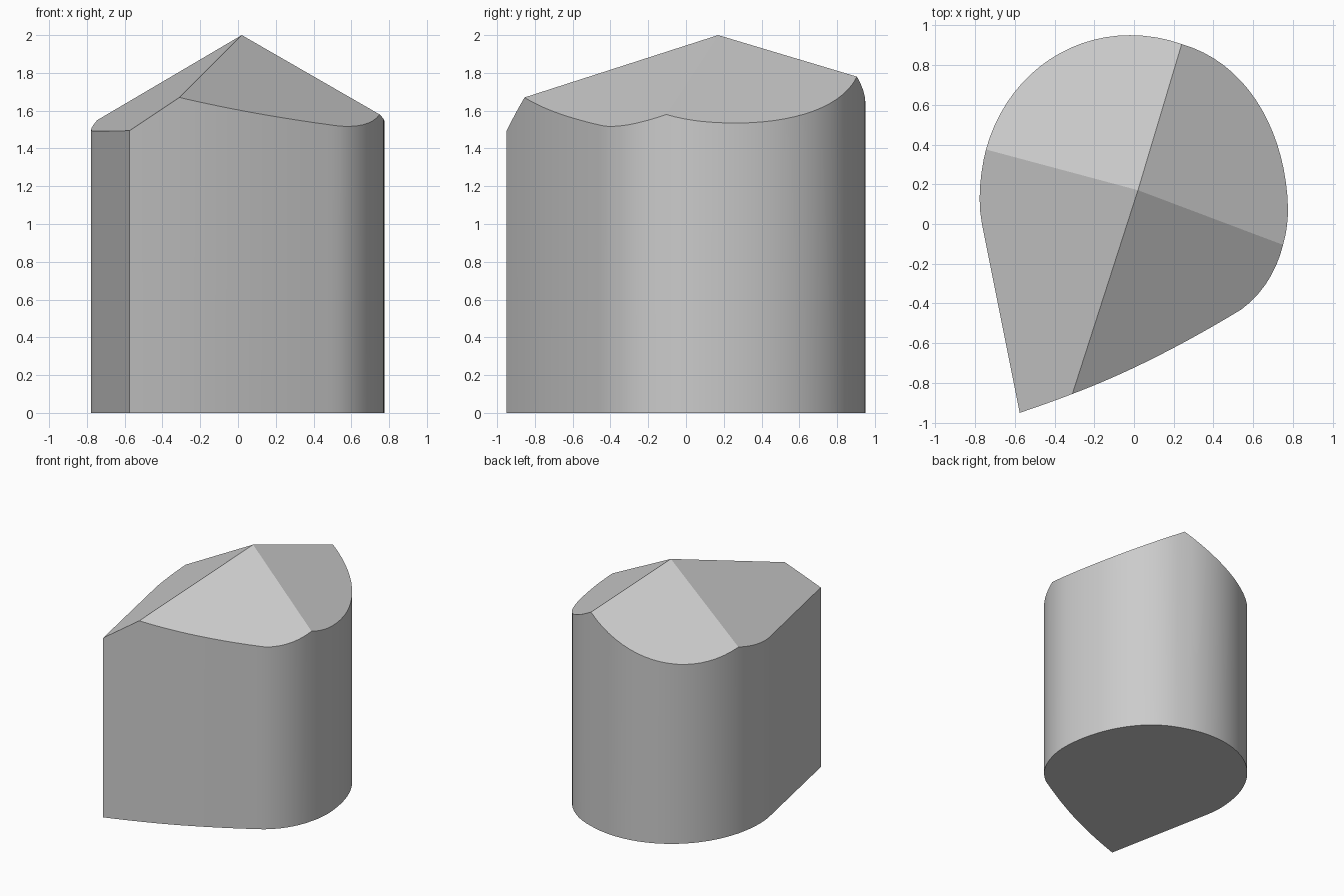
import bpy, bmesh, math
from mathutils import Vector
from mathutils.geometry import interpolate_bezier

if "Cube" in bpy.data.objects:
    bpy.data.objects.remove(bpy.data.objects["Cube"])

APEX = Vector((0.02, 0.17, 2.0))

# Points where the four roof ridges meet the wall
RIDGES = [Vector(p) for p in ((0.75, -0.105, 1.58), (0.24, 0.905, 1.78),
                              (-0.745, 0.375, 1.55), (-0.31, -0.855, 1.67))]

# Teardrop outline, one group of curves per roof face: handle, handle, end
QUADRANTS = [
    [((0.77, -0.04), (0.775, 0.03), (0.775, 0.08)),
     ((0.765, 0.46), (0.575, 0.81), (0.24, 0.905))],
    [((0.16, 0.935), (0.07, 0.95), (-0.02, 0.95)),
     ((-0.36, 0.95), (-0.65, 0.72), (-0.745, 0.375))],
    [((-0.772, 0.27), (-0.79, 0.12), (-0.765, 0.0)),
     ((-0.702, -0.317), (-0.638, -0.633), (-0.575, -0.95)),
     ((-0.485, -0.92), (-0.395, -0.888), (-0.31, -0.855))],
    [((-0.03, -0.75), (0.26, -0.60), (0.54, -0.43)),
     ((0.65, -0.35), (0.72, -0.23), (0.75, -0.105))],
]


def trace(start, curves):
    """Sample a chain of curves, including the start point."""
    points = [start]
    for h1, h2, end in curves:
        a, b, c = (Vector((*p, 0)) for p in (h1, h2, end))
        count = max(4, int((c - points[-1]).length / 0.055)) + 1
        points += interpolate_bezier(points[-1], a, b, c, count)[1:]
    return points


bm = bmesh.new()
apex = bm.verts.new(APEX)
ridge_verts = [bm.verts.new(r) for r in RIDGES]
bottom, top = [], []

# Roof: each flat face slopes from the apex to the wall between two ridges
for i, curves in enumerate(QUADRANTS):
    r0, r1 = RIDGES[i], RIDGES[(i + 1) % 4]
    normal = (r0 - APEX).cross(r1 - APEX)
    points = trace(Vector((r0.x, r0.y, 0)), curves)[:-1]
    eave = [ridge_verts[i]]
    for p in points[1:]:
        z = APEX.z - (normal.x * (p.x - APEX.x) + normal.y * (p.y - APEX.y)) / normal.z
        eave.append(bm.verts.new((p.x, p.y, z)))
    bottom += [bm.verts.new(p) for p in points]
    top += eave
    bm.faces.new([apex] + eave + [ridge_verts[(i + 1) % 4]])

# Walls and base
n = len(top)
for i in range(n):
    j = (i + 1) % n
    bm.faces.new((bottom[i], bottom[j], top[j], top[i]))
bm.faces.new(bottom[::-1])
bmesh.ops.recalc_face_normals(bm, faces=bm.faces)

mesh = bpy.data.meshes.new("faceted_teardrop_block")
bm.to_mesh(mesh)
bm.free()
block = bpy.data.objects.new("faceted_teardrop_block", mesh)
bpy.context.collection.objects.link(block)
bpy.context.view_layer.objects.active = block
block.select_set(True)
bpy.ops.object.shade_smooth_by_angle(angle=math.radians(15))
